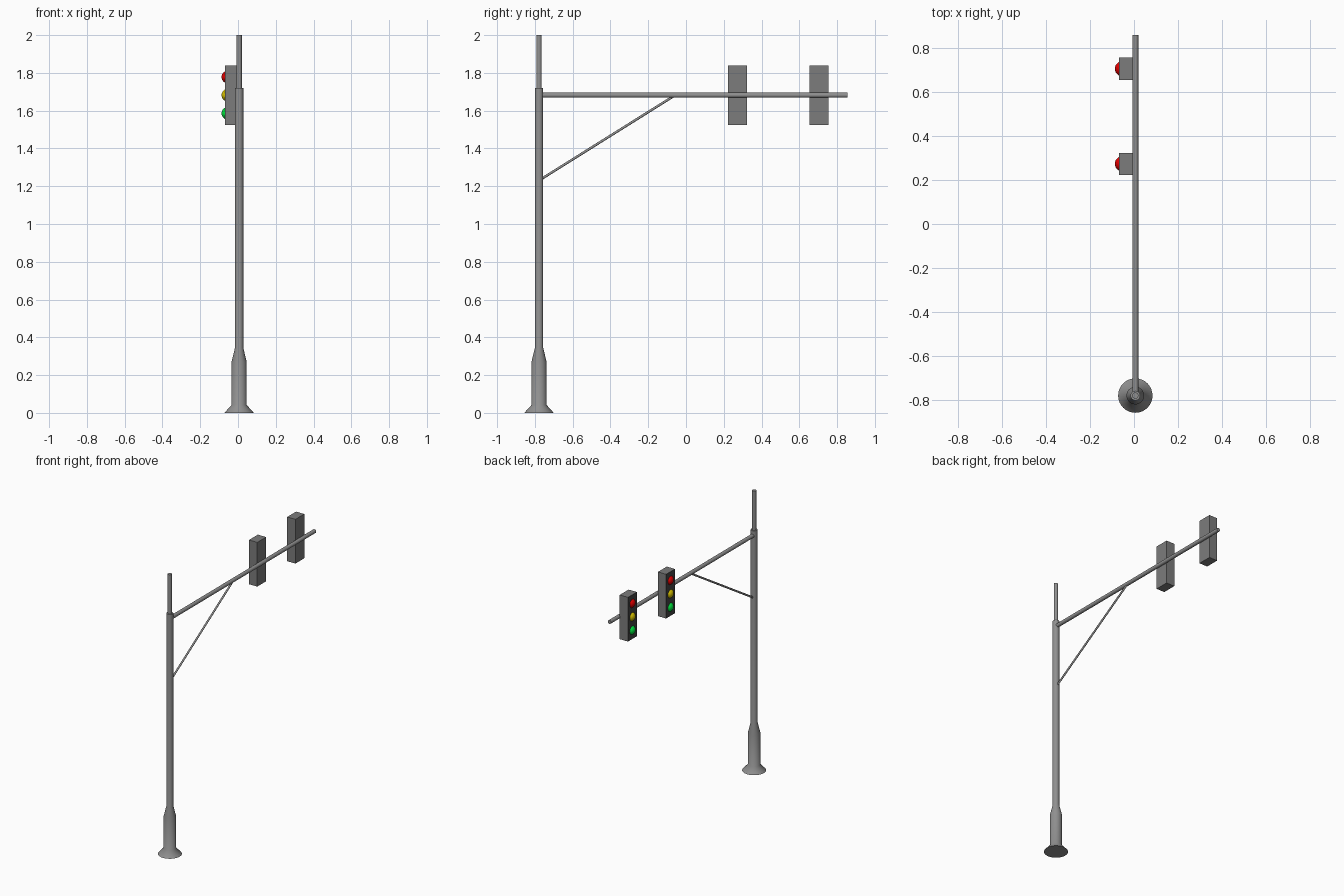
import bpy, bmesh, math
from mathutils import Vector

if "Cube" in bpy.data.objects:
    bpy.data.objects.remove(bpy.data.objects["Cube"])

PX, PY = 0.006, -0.778      # pole axis
ARM_Z = 1.682
METAL = ("metal", (0.28, 0.28, 0.28, 1))
HOUSING = ("housing", (0.2, 0.2, 0.2, 1))
PANEL = ("panel", (0.06, 0.06, 0.06, 1))


def material(spec):
    mat = bpy.data.materials.get(spec[0]) or bpy.data.materials.new(spec[0])
    mat.diffuse_color = spec[1]
    mat.use_nodes = True
    mat.node_tree.nodes["Principled BSDF"].inputs["Base Color"].default_value = mat.diffuse_color
    return mat


def finish(name, bm, color, smooth=True):
    bmesh.ops.recalc_face_normals(bm, faces=bm.faces)
    me = bpy.data.meshes.new(name)
    bm.to_mesh(me)
    bm.free()
    ob = bpy.data.objects.new(name, me)
    bpy.context.collection.objects.link(ob)
    me.materials.append(material(color))
    if smooth:
        bpy.ops.object.select_all(action='DESELECT')
        ob.select_set(True)
        bpy.context.view_layer.objects.active = ob
        bpy.ops.object.shade_smooth_by_angle(angle=math.radians(60))
    return ob


def lathe(name, profile, n=32):
    bm = bmesh.new()
    rings = [[bm.verts.new((PX + r * math.cos(2 * math.pi * i / n),
                            PY + r * math.sin(2 * math.pi * i / n), z))
              for i in range(n)] for r, z in profile]
    for a, b in zip(rings, rings[1:]):
        for i in range(n):
            j = (i + 1) % n
            bm.faces.new((a[i], a[j], b[j], b[i]))
    bm.faces.new(rings[0])
    bm.faces.new(rings[-1])
    return finish(name, bm, METAL)


def rod(name, a, b, r, n=24):
    a, b = Vector(a), Vector(b)
    bm = bmesh.new()
    bmesh.ops.create_cone(bm, cap_ends=True, segments=n, radius1=r, radius2=r,
                          depth=(b - a).length)
    bm.transform((b - a).to_track_quat('Z', 'Y').to_matrix().to_4x4())
    bmesh.ops.translate(bm, verts=bm.verts, vec=(a + b) / 2)
    return finish(name, bm, METAL)


# Pole with flared base and thinner top section
lathe("pole", [(0.078, 0), (0.04, 0.042), (0.04, 0.27),
               (0.022, 0.345), (0.022, 1.72), (0.014, 1.72), (0.014, 2.0)])

# Horizontal arm and diagonal brace
rod("arm", (PX, PY, ARM_Z), (PX, 0.856, ARM_Z), 0.0135)
rod("brace", (PX, PY + 0.015, 1.24), (PX, -0.07, 1.674), 0.0065, 16)

# Signal heads: housing with a dark front panel and three domed lenses
LENSES = [("red", (0.8, 0, 0, 1), 0.096),
          ("yellow", (0.7, 0.55, 0, 1), 0.0),
          ("green", (0, 0.8, 0.05, 1), -0.096)]
for k, y in enumerate((0.273, 0.704), 1):
    bm = bmesh.new()
    bmesh.ops.create_cube(bm, size=1)
    bmesh.ops.scale(bm, verts=bm.verts, vec=(0.065, 0.1, 0.316))
    bmesh.ops.translate(bm, verts=bm.verts, vec=(-0.0365, y, ARM_Z))
    housing = finish(f"signal_housing_{k}", bm, HOUSING, smooth=False)
    housing.data.materials.append(material(PANEL))
    for f in housing.data.polygons:
        if f.normal.x < -0.9:
            f.material_index = 1
    for cname, rgba, dz in LENSES:
        bm = bmesh.new()
        bmesh.ops.create_uvsphere(bm, u_segments=24, v_segments=16, radius=0.034)
        bmesh.ops.translate(bm, verts=bm.verts, vec=(-0.053, y, ARM_Z + dz))
        finish(f"{cname}_lens_{k}", bm, (cname + "_light", rgba))
